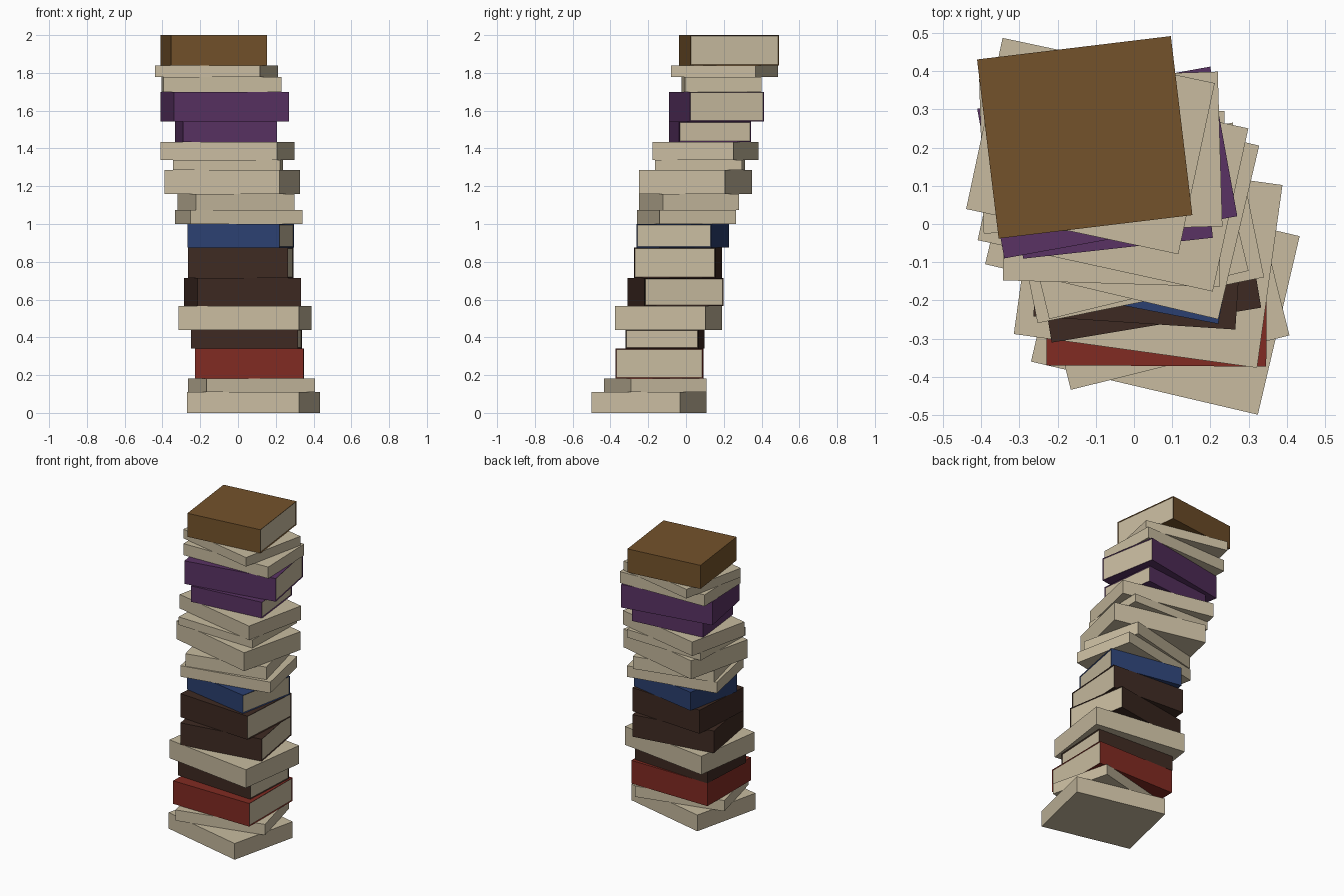
import bpy
import bmesh
from mathutils import Matrix

old = bpy.data.objects.get("Cube")
if old:
    bpy.data.objects.remove(old, do_unlink=True)


def make_material(name, colour):
    mat = bpy.data.materials.new(name)
    mat.use_nodes = True
    mat.diffuse_color = (*colour, 1)
    for node in mat.node_tree.nodes:
        if node.type == "BSDF_PRINCIPLED":
            node.inputs["Base Color"].default_value = (*colour, 1)
            node.inputs["Roughness"].default_value = 0.8
    return mat


paper = make_material("cream_paper", (0.58, 0.50, 0.35))
red = make_material("red_cover", (0.22, 0.024, 0.016))
umber = make_material("dark_brown_cover", (0.048, 0.023, 0.016))
blue = make_material("blue_cover", (0.024, 0.051, 0.165))
purple = make_material("purple_cover", (0.10, 0.032, 0.125))
tan = make_material("light_brown_cover", (0.175, 0.085, 0.024))

COVER_THICKNESS = 0.007
PAGE_RECESS = 0.004


def make_book(name, cover, thick, width, depth, x, y, angle, base):
    """A box block; bound books get recessed pages on their +x side."""
    bm = bmesh.new()
    bmesh.ops.create_cube(bm, size=1)
    bmesh.ops.scale(bm, vec=(width, depth, thick), verts=bm.verts)
    bm.normal_update()
    if cover is not paper:
        page_edge = max(bm.faces, key=lambda f: f.normal.x)
        bmesh.ops.inset_region(bm, faces=[page_edge],
                               thickness=COVER_THICKNESS, depth=0)
        page_edge.material_index = 1
        bmesh.ops.translate(bm, vec=(-PAGE_RECESS, 0, 0),
                            verts=page_edge.verts)
    mesh = bpy.data.meshes.new(name)
    bm.to_mesh(mesh)
    bm.free()
    mesh.materials.append(cover)
    if cover is not paper:
        mesh.materials.append(paper)
    book = bpy.data.objects.new(name, mesh)
    book.matrix_world = (Matrix.Translation((x, y, base + thick / 2))
                         @ Matrix.Rotation(angle, 4, "Z"))
    bpy.context.collection.objects.link(book)


# Books from the bottom up: cover, thickness, width, depth, x, y, turn
stack = [
    ("bottom_page_block", paper, .11, .61, .48, .082, -.196, -.23),
    ("second_page_block", paper, .073, .59, .412, .071, -.163, .244),
    ("red_book", red, .157, .575, .463, .06, -.14, -.006),
    ("thin_brown_book", umber, .10, .567, .386, .044, -.111, -.055),
    ("wide_page_block", paper, .125, .643, .483, .037, -.093, -.138),
    ("lower_brown_book", umber, .15, .556, .423, .024, -.056, .165),
    ("upper_brown_book", umber, .16, .53, .433, .015, -.043, -.065),
    ("blue_book", blue, .125, .498, .402, .014, -.017, -.19),
    ("thin_page_block", paper, .075, .605, .413, .003, .003, .2),
    ("short_page_block", paper, .085, .537, .415, -.01, .016, .238),
    ("middle_page_block", paper, .125, .627, .467, -.031, .05, -.232),
    ("slim_page_block", paper, .055, .567, .46, -.053, .074, -.03),
    ("long_page_block", paper, .095, .63, .437, -.055, .104, -.215),
    ("small_purple_book", purple, .108, .5, .383, -.063, .127, .11),
    ("large_purple_book", purple, .157, .62, .398, -.07, .161, .179),
    ("upper_page_block", paper, .078, .625, .405, -.087, .187, .03),
    ("top_page_block", paper, .062, .568, .458, -.114, .204, -.21),
    ("light_brown_book", tan, .16, .511, .472, -.129, .227, .12),
]

height = 0
for name, cover, thick, width, depth, x, y, angle in stack:
    make_book(name, cover, thick, width, depth, x, y, angle, height)
    height += thick
